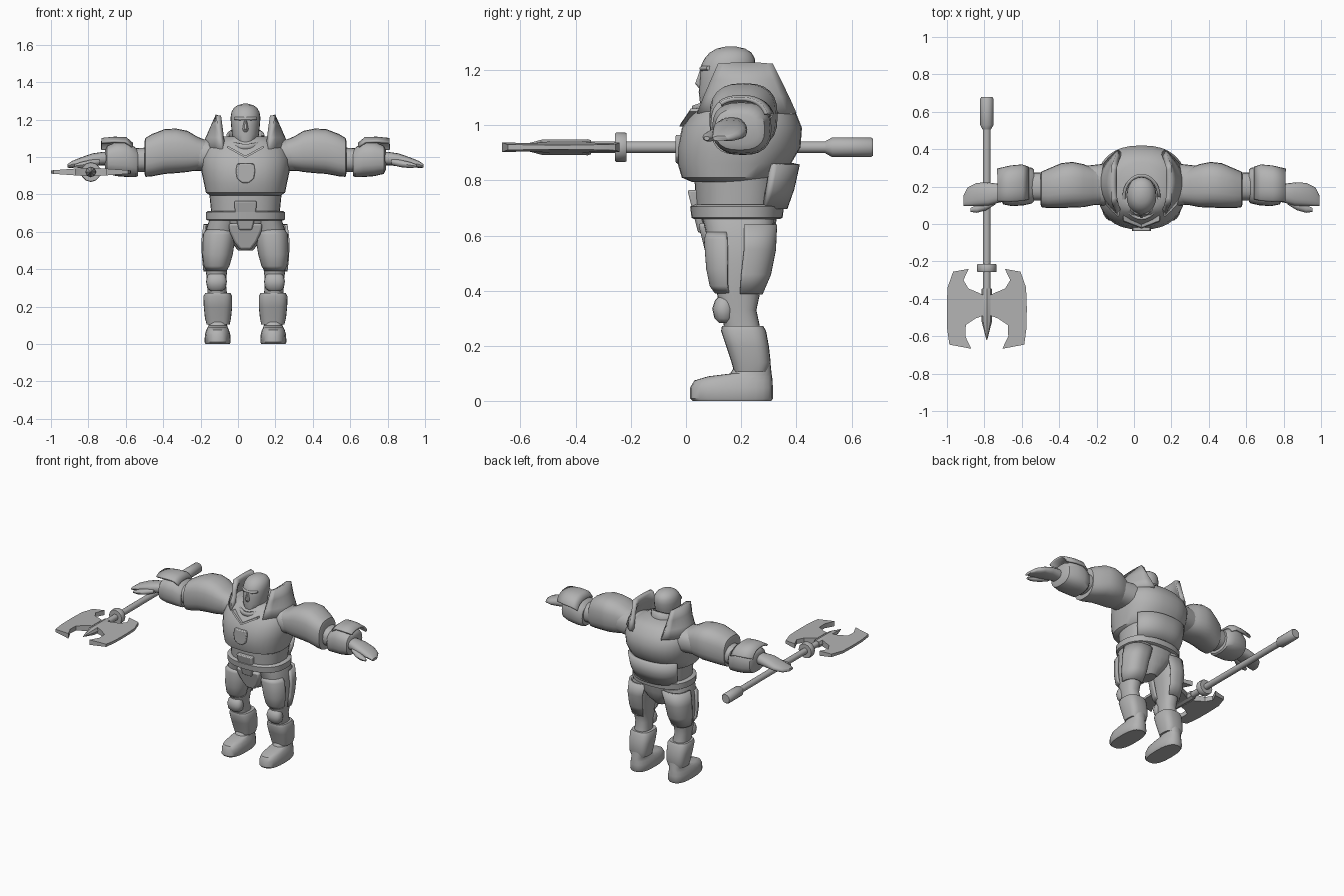
import bpy, bmesh, math
from mathutils import Vector

CX = 0.04           # body symmetry plane
WX, WZ = -0.787, 0.92   # weapon shaft position

grey = bpy.data.materials.new("armour_grey")
grey.diffuse_color = (0.45, 0.45, 0.45, 1)


def finish(name, bm, loc=(CX, 0, 0), mirror=False, solid=0, bevel=0, angle=40):
    bmesh.ops.recalc_face_normals(bm, faces=bm.faces)
    me = bpy.data.meshes.new(name)
    bm.to_mesh(me)
    bm.free()
    me.materials.append(grey)
    ob = bpy.data.objects.new(name, me)
    ob.location = loc
    bpy.context.collection.objects.link(ob)
    bpy.ops.object.select_all(action='DESELECT')
    ob.select_set(True)
    bpy.context.view_layer.objects.active = ob
    bpy.ops.object.shade_smooth_by_angle(angle=math.radians(angle))
    if solid:
        m = ob.modifiers.new("thickness", 'SOLIDIFY')
        m.thickness, m.offset = solid, 0
    if bevel:
        m = ob.modifiers.new("bevel", 'BEVEL')
        m.width, m.segments = bevel, 2
    if mirror:
        ob.modifiers.new("mirror", 'MIRROR')
    return ob


def loft(name, axis, rings, n=24, power=2.4, arc=None, **kw):
    """Rings are (position on axis, centre a, centre b, radius a, radius b)."""
    bm = bmesh.new()
    k = 'xyz'.index(axis)
    a0, a1 = arc or (0, 360)
    count = n + 1 if arc else n
    rows = []
    for p, ca, cb, ra, rb in rings:
        row = []
        for i in range(count):
            a = math.radians(a0 + (a1 - a0) * i / n)
            c, s = math.cos(a), math.sin(a)
            co = [ca + ra * math.copysign(abs(c) ** (2 / power), c),
                  cb + rb * math.copysign(abs(s) ** (2 / power), s)]
            co.insert(k, p)
            row.append(bm.verts.new(co))
        rows.append(row)
    for r, q in zip(rows, rows[1:]):
        for i in range(n):
            j = (i + 1) % count
            bm.faces.new((r[i], r[j], q[j], q[i]))
    if not arc:
        bm.faces.new(rows[0])
        bm.faces.new(rows[-1])
    return finish(name, bm, **kw)


def span(rings):
    """Rings given as (z, centre x, y front, y back, radius x)."""
    return [(z, cx, (f + b) / 2, rx, (b - f) / 2) for z, cx, f, b, rx in rings]


def prism(name, pts, place, lo, hi, **kw):
    bm = bmesh.new()
    low = [bm.verts.new(place(u, v, lo)) for u, v in pts]
    high = [bm.verts.new(place(u, v, hi)) for u, v in pts]
    bm.faces.new(low)
    bm.faces.new(high)
    for i in range(len(pts)):
        j = (i + 1) % len(pts)
        bm.faces.new((low[i], low[j], high[j], high[i]))
    return finish(name, bm, **kw)


def sheet(name, func, nu, nv, **kw):
    bm = bmesh.new()
    g = [[bm.verts.new(func(i / nu, j / nv)) for j in range(nv + 1)] for i in range(nu + 1)]
    for i in range(nu):
        for j in range(nv):
            bm.faces.new((g[i][j], g[i + 1][j], g[i + 1][j + 1], g[i][j + 1]))
    return finish(name, bm, **kw)


def sym(half):
    return half + [(-u, v) for u, v in reversed(half)]


# Head
loft("head", 'z', span([
    (1.05, 0, .08, .20, .05), (1.07, 0, .052, .22, .06), (1.12, 0, .046, .23, .072),
    (1.17, 0, .05, .245, .077), (1.21, 0, .052, .252, .08), (1.24, 0, .066, .25, .075),
    (1.262, 0, .085, .238, .063), (1.277, 0, .11, .215, .042), (1.285, 0, .145, .18, .014)]), power=2.1)
loft("nose", 'z', span([(1.135, 0, .045, .08, .014), (1.15, 0, .032, .08, .017),
                        (1.20, 0, .05, .08, .009)]), n=10, power=2)
loft("brow", 'x', [(-.06, .085, 1.207, .012, .008), (-.03, .062, 1.205, .014, .01),
                   (.03, .062, 1.205, .014, .01), (.06, .085, 1.207, .012, .008)], n=10, power=2)


def guard(u, v):
    a = u * 2 * math.pi
    top = 1.115 + .045 * math.sin(a)
    return (.094 * math.cos(a), .145 + .115 * math.sin(a), 1.04 + (top - 1.04) * v)


sheet("neck_guard", guard, 28, 2, solid=.016)


# Standing shoulder collars
def collar(u, v):
    t = 2 * u - 1
    low = Vector((.225 - .11 * t * t, .22 + .17 * t, 1.04))
    high = Vector((.145, .215 + .095 * t, 1.222))
    return low.lerp(high, v)


sheet("collar_plate", collar, 10, 3, solid=.03, mirror=True)

# Torso
loft("chest", 'z', span([
    (.795, 0, .02, .30, .19), (.81, 0, -.015, .34, .212), (.86, 0, -.03, .38, .222),
    (.92, 0, -.03, .415, .235), (.99, 0, -.015, .42, .24), (1.04, 0, .02, .40, .225),
    (1.08, 0, .05, .37, .185), (1.11, 0, .08, .33, .12)]), n=32)
loft("waist", 'z', span([(.66, 0, .04, .33, .18), (.72, 0, .035, .34, .185),
                         (.82, 0, .03, .35, .195)]), n=32)
loft("lower_back_plate", 'z', span([(.70, 0, .05, .355, .17), (.77, 0, .05, .38, .19),
                                    (.86, 0, .05, .40, .20)]), arc=(25, 155), solid=.025)
loft("belt", 'z', span([(.66, 0, .03, .34, .20), (.665, 0, .02, .35, .21),
                        (.705, 0, .015, .355, .21), (.712, 0, .03, .34, .20)]), n=32)
prism("chest_badge", sym([(.045, .965), (.052, .925), (.045, .885), (.018, .862)]),
      lambda u, v, d: (u, d, v), -.038, 0, bevel=.006)
for s in (-1, 1):
    prism("neckline_trim", [(0, .995), (0, 1.007), (s * .095, 1.06), (s * .1, 1.05)],
          lambda u, v, d: (u, d + (v - 1) * .5 + abs(u) * .1, v), -.022, .06)
prism("buckle", sym([(.06, .765), (.055, .69), (.035, .61)]),
      lambda u, v, d: (u, d + (.765 - v) * .25, v), .005, .05, bevel=.008)

# Pelvis
loft("pelvis", 'z', span([(.67, 0, .05, .33, .18), (.61, 0, .07, .32, .15),
                          (.55, 0, .09, .30, .08), (.50, 0, .12, .25, .04)]))
prism("groin_plate", sym([(.09, .645), (.085, .60), (.06, .545), (.03, .505)]),
      lambda u, v, d: (u, d + (.64 - v) * .25, v), .045, .10, bevel=.012)

# Legs
loft("leg", 'z', [
    (.66, .11, .19, .085, .13), (.60, .133, .195, .082, .12), (.50, .147, .20, .073, .105),
    (.40, .155, .19, .058, .08), (.33, .155, .19, .05, .065), (.26, .15, .205, .052, .065),
    (.10, .147, .24, .048, .06)], mirror=True)
loft("thigh_front_plate", 'z', [
    (.61, .135, .18, .07, .10), (.585, .14, .187, .083, .115), (.48, .15, .185, .076, .105),
    (.42, .155, .18, .064, .088), (.395, .155, .18, .048, .07)],
    arc=(-170, -15), solid=.014, mirror=True)
loft("thigh_back_plate", 'z', [
    (.64, .125, .21, .092, .112), (.55, .145, .21, .083, .108), (.46, .15, .20, .075, .10),
    (.39, .155, .195, .062, .075)], arc=(0, 125), solid=.016, mirror=True)
loft("knee_pad", 'z', span([
    (.283, .155, .12, .16, .03), (.30, .155, .103, .17, .05), (.335, .155, .095, .175, .056),
    (.365, .155, .105, .17, .048), (.385, .155, .125, .16, .028)]), n=16, mirror=True)
loft("shin_guard", 'z', span([
    (.105, .146, .175, .295, .062), (.14, .147, .165, .307, .07), (.20, .147, .145, .30, .076),
    (.255, .148, .127, .29, .077), (.272, .148, .13, .28, .068)]), power=3, mirror=True)
loft("boot", 'z', span([
    (0, .149, .025, .308, .064), (.01, .149, .015, .315, .07), (.05, .149, .015, .315, .068),
    (.075, .149, .03, .313, .061), (.09, .149, .08, .312, .054), (.10, .148, .16, .31, .05),
    (.15, .147, .19, .305, .05)]), power=2.6, mirror=True)

# Arms
loft("upper_arm", 'x', [(.10, .21, 1.0, .13, .09), (.22, .21, 1.01, .11, .085),
                        (.40, .21, 1.01, .09, .08), (.54, .20, .985, .075, .065),
                        (.66, .20, .98, .075, .062)], mirror=True)
loft("shoulder_armour", 'x', [
    (.20, .20, 1.015, .09, .07), (.26, .20, 1.02, .10, .09), (.31, .205, 1.03, .115, .11),
    (.37, .21, 1.033, .122, .119), (.43, .205, 1.03, .12, .12), (.50, .19, 1.01, .105, .113),
    (.535, .185, .998, .095, .104), (.54, .185, .998, .08, .085)], power=2.6, mirror=True)
loft("forearm_guard", 'x', [
    (.575, .205, .97, .085, .07), (.585, .205, .97, .095, .078), (.63, .205, .988, .105, .095),
    (.69, .20, .99, .105, .092), (.74, .195, .985, .09, .075), (.75, .195, .985, .07, .055)],
    power=2.6, mirror=True)
loft("forearm_fin", 'x', [
    (.605, .205, .985, .10, .085), (.64, .205, .995, .113, .105), (.70, .20, .997, .112, .105),
    (.77, .195, 1.0, .10, .095)], arc=(20, 130), solid=.014, mirror=True)

# Hands
loft("hand", 'x', [
    (.70, .17, .99, .045, .035), (.76, .165, .992, .05, .036), (.82, .16, .985, .062, .034),
    (.88, .158, .972, .062, .026), (.93, .145, .96, .05, .018), (.952, .125, .952, .028, .009)],
    n=16, mirror=True)
loft("thumb", 'x', [(.78, .125, .975, .02, .018), (.83, .10, .965, .026, .02),
                    (.88, .082, .957, .022, .017), (.915, .075, .952, .01, .008)],
     n=10, power=2, mirror=True)

# Two-bladed polearm
W = dict(loc=(WX, 0, WZ))


def turned(name, profile, n=16, **kw):
    loft(name, 'y', [(y, 0, 0, r, r) for y, r in profile], n=n, power=2, **W, **kw)


turned("shaft", [(-.40, .021), (.55, .021)])
turned("shaft_grip", [(.505, .022), (.53, .036), (.67, .036), (.678, .03)], n=12)
turned("shaft_collar", [(-.257, .05), (-.252, .053), (-.22, .053), (-.215, .05)], n=12)
turned("spike", [(-.345, .026), (-.355, .029), (-.52, .028), (-.62, .002)], n=8)
prism("axe_blade", [
    (.02, -.38), (.05, -.365), (.098, -.345), (.125, -.30), (.097, -.24), (.18, -.255),
    (.21, -.34), (.214, -.45), (.212, -.56), (.20, -.645), (.083, -.667), (.115, -.60),
    (.112, -.54), (.06, -.505), (.02, -.49)],
    lambda u, v, d: (u, v, d * (1.5 - u * 4.5)), -.016, .016, mirror=True, angle=30, **W)
